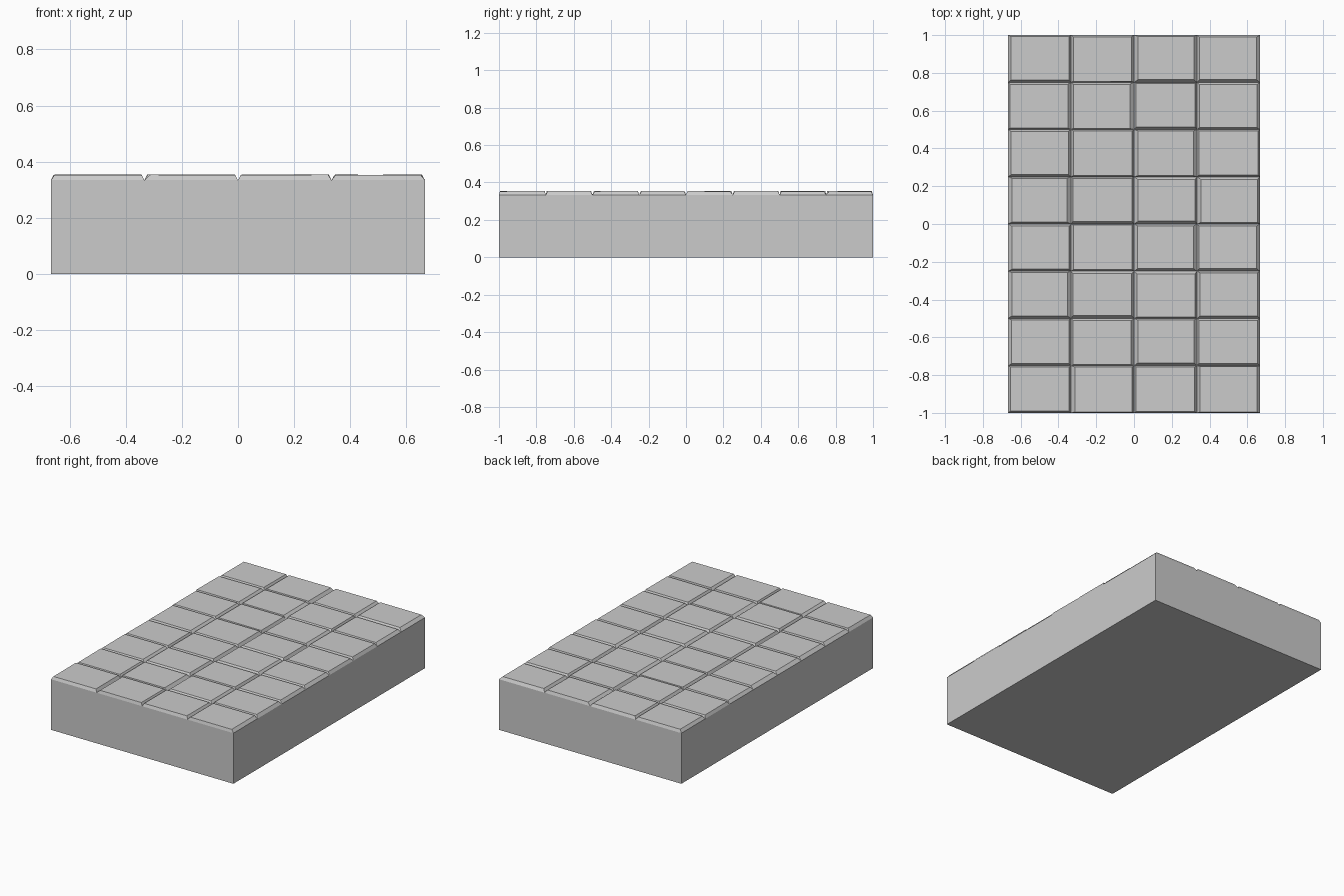
import bpy, bmesh, random

if "Cube" in bpy.data.objects:
    bpy.data.objects.remove(bpy.data.objects["Cube"])

random.seed(4)
W, L, COLS, ROWS = 1.333, 2.0, 4, 8
BASE_Z, TOP_Z = 0.334, 0.353

bm = bmesh.new()

# Grid of shared corner points at the groove level
grid = [[bm.verts.new((-W / 2 + W * i / COLS, -L / 2 + L * j / ROWS, BASE_Z))
         for j in range(ROWS + 1)] for i in range(COLS + 1)]

# Hand-cut stones: each cell rises to a slightly uneven chamfered top
for i in range(COLS):
    for j in range(ROWS):
        ring = [grid[i][j], grid[i + 1][j], grid[i + 1][j + 1], grid[i][j + 1]]
        x0, y0 = ring[0].co.xy
        x1, y1 = ring[2].co.xy
        x0 += random.uniform(0.009, 0.022)
        x1 -= random.uniform(0.009, 0.022)
        y0 += random.uniform(0.005, 0.015)
        y1 -= random.uniform(0.005, 0.015)
        top = [bm.verts.new((x, y, TOP_Z + random.uniform(-0.001, 0.001)))
               for x, y in ((x0, y0), (x1, y0), (x1, y1), (x0, y1))]
        bm.faces.new(top)
        for k in range(4):
            n = (k + 1) % 4
            bm.faces.new((ring[k], ring[n], top[n], top[k]))

# Solid block: plain walls and underside
rim = ([grid[i][0] for i in range(COLS)] + [grid[COLS][j] for j in range(ROWS)]
       + [grid[i][ROWS] for i in range(COLS, 0, -1)]
       + [grid[0][j] for j in range(ROWS, 0, -1)])
foot = [bm.verts.new((v.co.x, v.co.y, 0)) for v in rim]
for k in range(len(rim)):
    n = (k + 1) % len(rim)
    bm.faces.new((foot[k], foot[n], rim[n], rim[k]))
bm.faces.new(foot[::-1])

# Merge the coplanar wall strips into single faces
bmesh.ops.dissolve_limit(bm, angle_limit=0.001, verts=foot + rim,
                         edges=[e for e in bm.edges if e.verts[0] in foot or e.verts[1] in foot])
bmesh.ops.recalc_face_normals(bm, faces=bm.faces)

mesh = bpy.data.meshes.new("paved_block")
bm.to_mesh(mesh)
bm.free()
block = bpy.data.objects.new("paved_block", mesh)
bpy.context.collection.objects.link(block)
